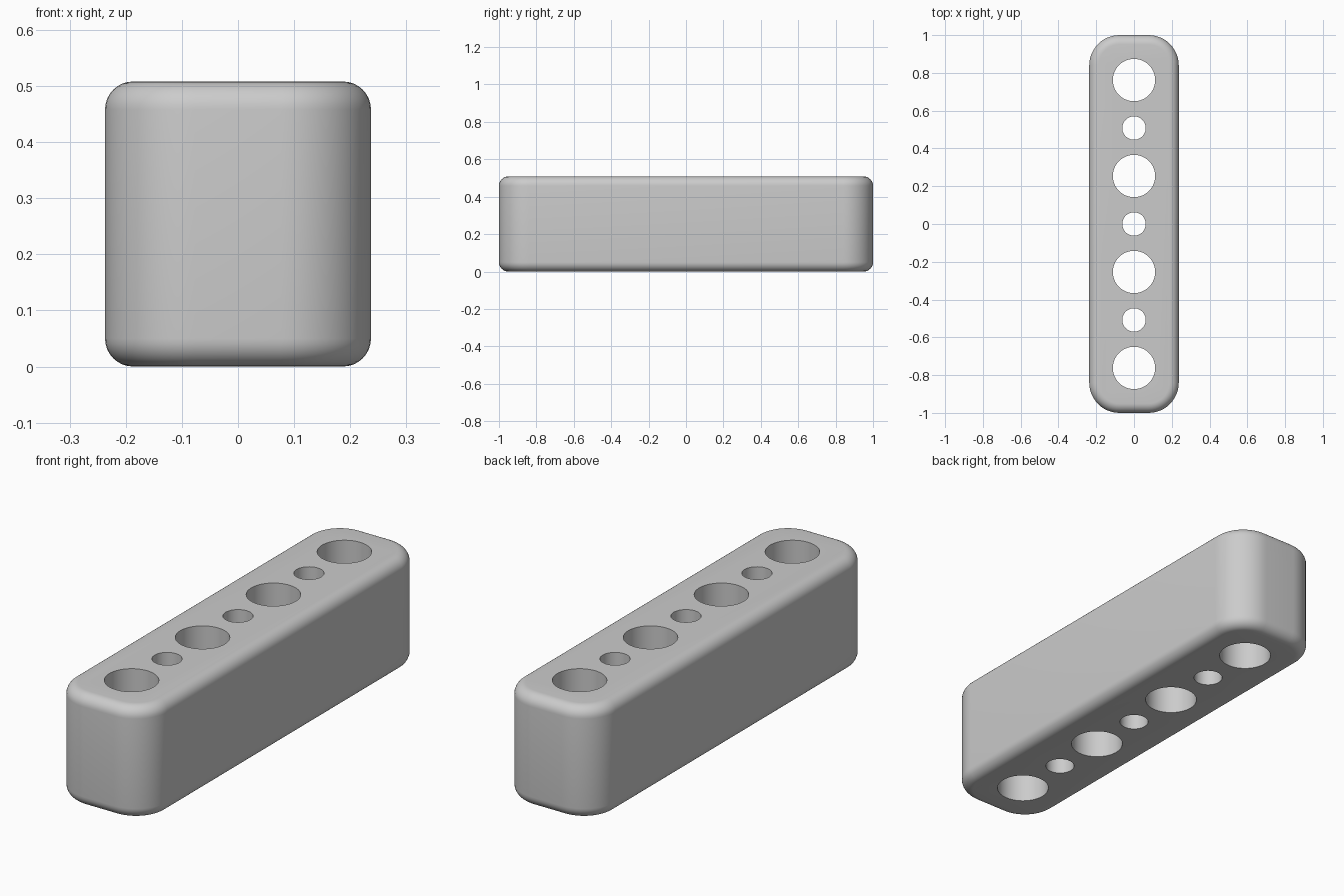
import bpy, bmesh, math

if "Cube" in bpy.data.objects:
    bpy.data.objects.remove(bpy.data.objects["Cube"])

HALF_W, HALF_L, HEIGHT = 0.237, 1.0, 0.508
CORNER, FILLET = 0.16, 0.05
CORNER_STEPS, FILLET_STEPS = 12, 8

grey = bpy.data.materials.new("grey")
grey.diffuse_color = (0.6, 0.6, 0.6, 1)
grey.use_nodes = True
grey.node_tree.nodes["Principled BSDF"].inputs["Base Color"].default_value = grey.diffuse_color


def outline(bm, inset, z):
    """One rounded-rectangle ring of vertices."""
    ring = []
    for k, (sx, sy) in enumerate([(1, 1), (-1, 1), (-1, -1), (1, -1)]):
        for i in range(CORNER_STEPS + 1):
            a = math.pi / 2 * (k + i / CORNER_STEPS)
            r = CORNER - inset
            ring.append(bm.verts.new((sx * (HALF_W - CORNER) + r * math.cos(a),
                                      sy * (HALF_L - CORNER) + r * math.sin(a), z)))
    return ring


def make_object(name, bm):
    bmesh.ops.recalc_face_normals(bm, faces=bm.faces)
    mesh = bpy.data.meshes.new(name)
    bm.to_mesh(mesh)
    bm.free()
    mesh.materials.append(grey)
    obj = bpy.data.objects.new(name, mesh)
    bpy.context.collection.objects.link(obj)
    return obj


# Block: rounded plan with filleted top and bottom edges
bm = bmesh.new()
steps = [math.pi / 2 * i / FILLET_STEPS for i in range(FILLET_STEPS + 1)]
section = [(FILLET * (1 - math.sin(a)), FILLET * (1 - math.cos(a))) for a in steps]
section += [(inset, HEIGHT - z) for inset, z in reversed(section)]
rings = [outline(bm, inset, z) for inset, z in section]
for low, high in zip(rings, rings[1:]):
    for i in range(len(low)):
        j = (i + 1) % len(low)
        bm.faces.new((low[i], low[j], high[j], high[i]))
bm.faces.new(rings[0][::-1])
bm.faces.new(rings[-1])
block = make_object("block", bm)

# Through holes: large and small alternate along the length
bm = bmesh.new()
for i in range(-3, 4):
    radius = 0.112 if i % 2 else 0.062
    made = bmesh.ops.create_cone(bm, cap_ends=True, segments=64, radius1=radius,
                                 radius2=radius, depth=HEIGHT + 0.2)
    bmesh.ops.translate(bm, verts=made["verts"], vec=(0, i * 0.254, HEIGHT / 2))
cutter = make_object("hole_cutter", bm)
cutter.hide_render = True

cut = block.modifiers.new("holes", 'BOOLEAN')
cut.operation, cut.solver, cut.object = 'DIFFERENCE', 'EXACT', cutter
bpy.context.view_layer.objects.active = block
block.select_set(True)
bpy.ops.object.modifier_apply(modifier=cut.name)
bpy.data.objects.remove(cutter)

# Smooth fillets and bores, sharp hole rims
bpy.ops.object.shade_smooth_by_angle(angle=math.radians(30))
